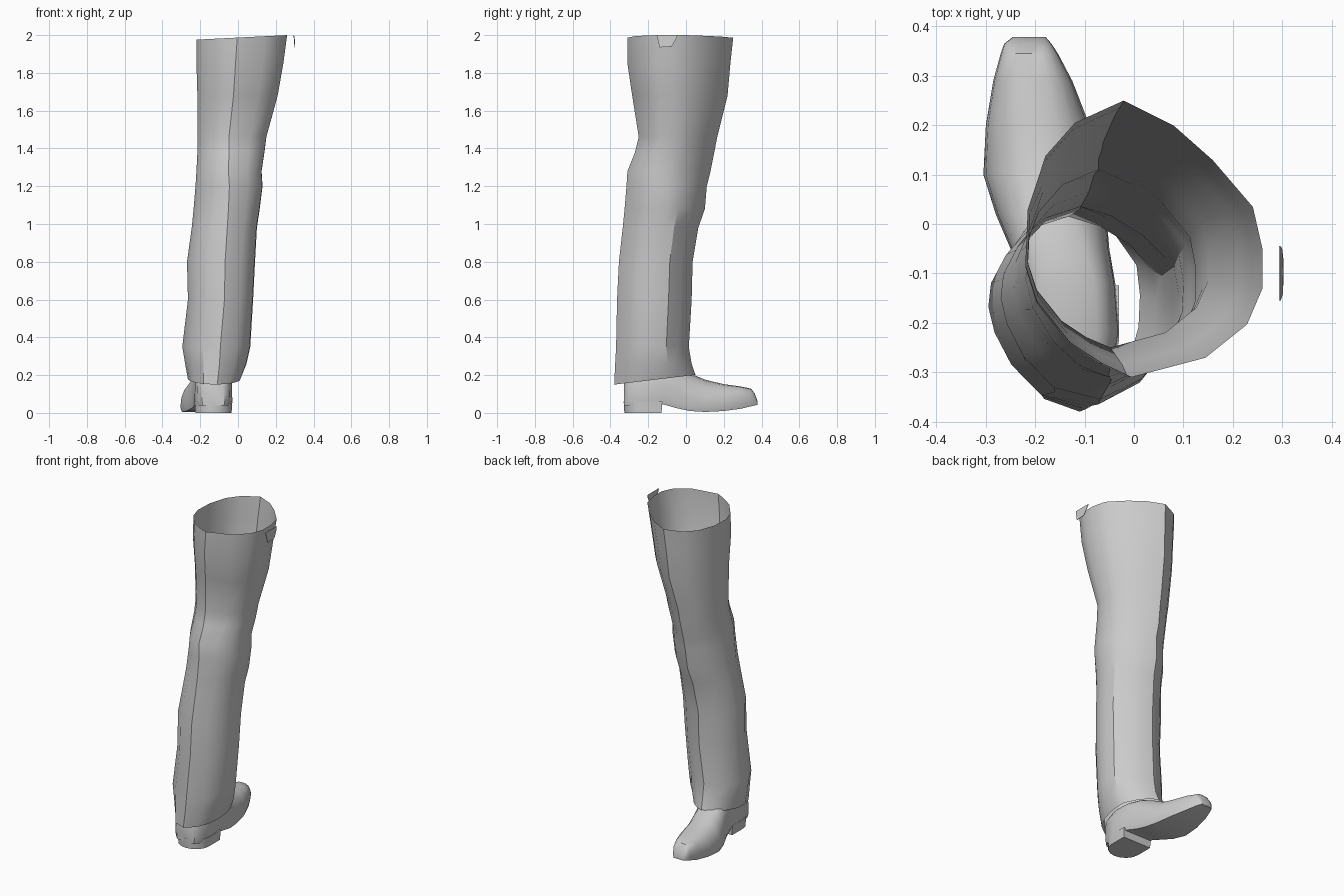
import bpy, bmesh, math

cube = bpy.data.objects.get("Cube")
if cube:
    bpy.data.objects.remove(cube, do_unlink=True)

grey = bpy.data.materials.new("plain_grey")
grey.use_nodes = True
grey.diffuse_color = (0.6, 0.6, 0.6, 1)
grey.node_tree.nodes["Principled BSDF"].inputs["Base Color"].default_value = (0.6, 0.6, 0.6, 1)


def loft(name, rings, capped=False, angle=32):
    """Skin a list of closed rings of points, optionally closing both ends."""
    bm = bmesh.new()
    loops = [[bm.verts.new(p) for p in ring] for ring in rings]
    count = len(loops[0])
    for upper, lower in zip(loops, loops[1:]):
        for i in range(count):
            j = (i + 1) % count
            bm.faces.new((lower[i], lower[j], upper[j], upper[i]))
    if capped:
        bm.faces.new(loops[0])
        bm.faces.new(loops[-1])
        bmesh.ops.recalc_face_normals(bm, faces=bm.faces)
    mesh = bpy.data.meshes.new(name)
    bm.to_mesh(mesh)
    bm.free()
    mesh.materials.append(grey)
    obj = bpy.data.objects.new(name, mesh)
    bpy.context.collection.objects.link(obj)
    bpy.ops.object.select_all(action='DESELECT')
    obj.select_set(True)
    bpy.context.view_layer.objects.active = obj
    bpy.ops.object.shade_smooth_by_angle(angle=math.radians(angle))
    return obj


# Trouser leg: cross-sections at the thigh and the shin, in a unit box,
# running anticlockwise from the front crease
thigh = [(-.1, -1), (.52, -.86), (.87, -.62), (1, -.36), (1, -.07), (.92, .23),
         (.58, .57), (.25, .82), (-.17, 1), (-.58, .84), (-.83, .6), (-.98, .21),
         (-1, -.18), (-.9, -.45), (-.62, -.75), (-.35, -.9)]
shin = [(.12, -1), (.6, -.78), (.85, -.5), (.98, -.2), (1, .1), (.95, .38),
        (.6, .7), (.25, .9), (-.1, 1), (-.5, .88), (-.8, .6), (-.97, .3),
        (-1, .05), (-.93, -.22), (-.74, -.56), (-.4, -.88)]

# Height, then the x and y limits of each ring
levels = [(1.99, -.22, .26, -.31, .25), (1.85, -.22, .24, -.31, .235),
          (1.68, -.215, .21, -.285, .22), (1.46, -.215, .15, -.25, .165),
          (1.38, -.215, .14, -.27, .15), (1.28, -.22, .125, -.31, .13),
          (1.2, -.225, .13, -.315, .11), (1.08, -.235, .115, -.325, .1),
          (.98, -.245, .1, -.335, .065), (.8, -.27, .09, -.355, .035),
          (.6, -.265, .08, -.365, .03), (.35, -.295, .065, -.37, .015),
          (.26, -.28, .045, -.375, .03), (.17, -.265, .012, -.38, .05)]

rings = []
for k, (z, x0, x1, y0, y1) in enumerate(levels):
    blend = min(1, max(0, (1.5 - z) / .6))
    ring = []
    for (u, v), (s, t) in zip(thigh, shin):
        u += (s - u) * blend
        v += (t - v) * blend
        x = (x0 + x1) / 2 + u * (x1 - x0) / 2
        y = (y0 + y1) / 2 + v * (y1 - y0) / 2
        height = z
        if k == 0:                      # waist edge leans up towards the left
            height = 1.987 + .05 * x
        elif k == len(levels) - 1:      # hem rises over the instep
            height = .15 + .12 * (y + .38)
        ring.append((x, y, height))
    rings.append(ring)
loft("trouser_leg", rings)

# Shoe upper: y, centre x, half width, sole height, top height, roundness
stations = [(-.328, -.13, .06, .04, .16, .5), (-.305, -.13, .085, .04, .22, .5),
            (-.22, -.13, .1, .04, .24, .5), (-.12, -.135, .097, .045, .24, .5),
            (-.05, -.15, .1, .025, .235, .6), (.02, -.168, .112, .01, .21, .8),
            (.1, -.187, .118, .005, .176, .9), (.2, -.195, .105, .01, .152, .85),
            (.29, -.205, .08, .022, .14, .75), (.345, -.212, .058, .035, .128, .7),
            (.365, -.215, .048, .04, .1, .7), (.379, -.212, .033, .042, .06, .8)]
rings = []
for y, cx, half, low, top, power in stations:
    ring = [(cx - half * .93, y, low), (cx + half * .93, y, low)]
    base = low + min(.025, (top - low) * .3)
    for i in range(11):
        a = math.pi * i / 10
        c = math.cos(a)
        u = math.copysign(abs(c) ** power, c)
        v = max(0, math.sin(a)) ** power
        ring.append((cx + half * u, y, base + (top - base) * v))
    rings.append(ring)
loft("shoe_upper", rings, capped=True, angle=40)

# Heel block: straight breast at the instep, rounded at the other end
outline = [(.1, .11), (.1, 0)]
outline += [(.1 * math.cos(a), -.095 * math.sin(a))
            for a in (math.pi * i / 8 for i in range(1, 8))]
outline += [(-.1, 0), (-.1, .11)]
rings = [[(-.13 + x * s, -.235 + y * s, z) for x, y in outline]
         for z, s in ((.06, 1), (0, .96))]
loft("heel_block", rings, capped=True)

# Small loose cloth scrap beside the waist
scrap = [(.294, -.155, 2), (.299, -.14, 1.935), (.3, -.075, 1.94),
         (.297, -.05, 1.985), (.294, -.045, 2)]
rings = [scrap, [(x + .003, y, z) for x, y, z in scrap]]
loft("cloth_scrap", rings, capped=True)
